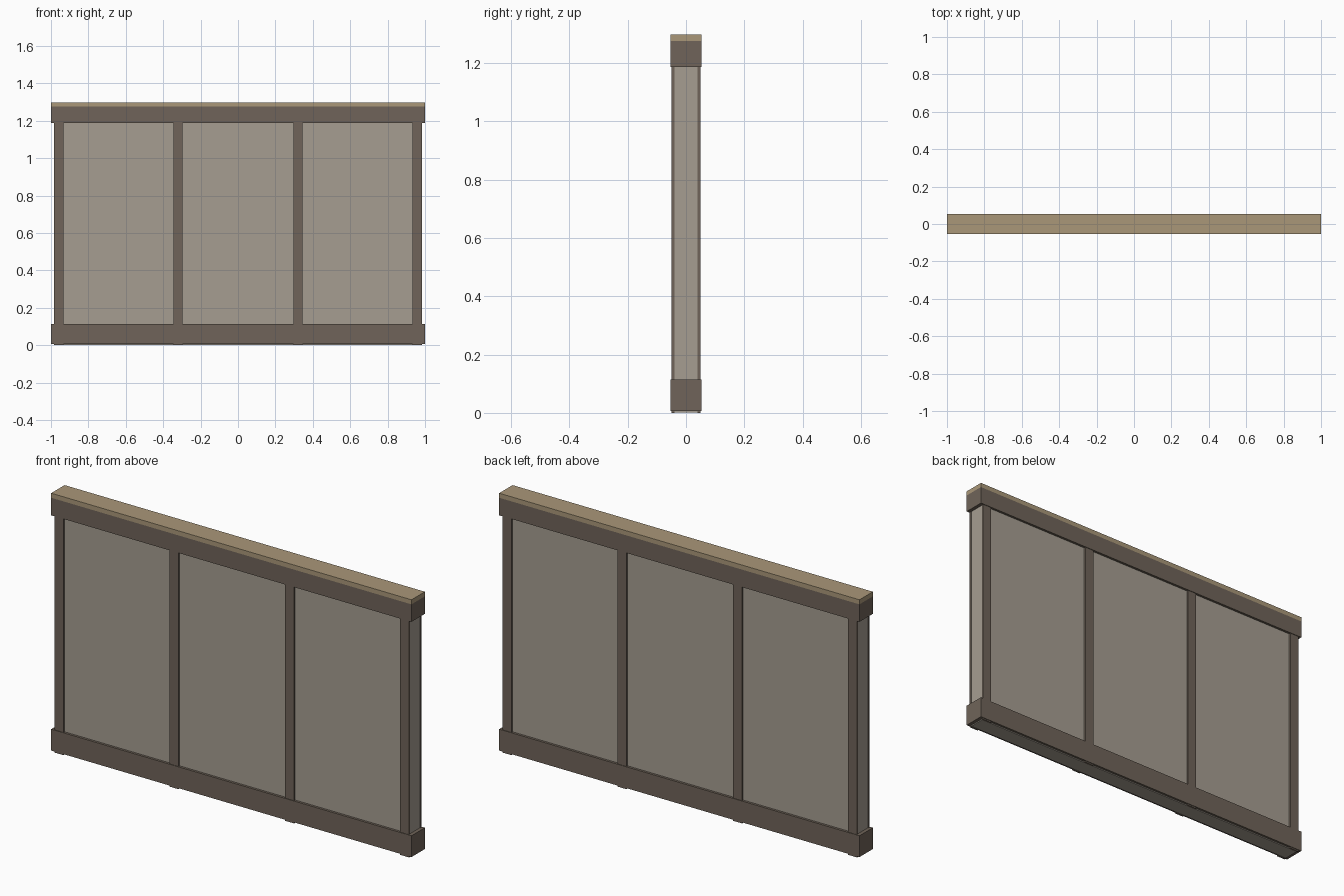
import bpy

if "Cube" in bpy.data.objects:
    bpy.data.objects.remove(bpy.data.objects["Cube"])


def material(name, color):
    m = bpy.data.materials.new(name)
    m.diffuse_color = (*color, 1)
    m.use_nodes = True
    m.node_tree.nodes["Principled BSDF"].inputs["Base Color"].default_value = m.diffuse_color
    return m


FRAME = material("dark_frame", (0.16, 0.127, 0.10))
PANEL = material("pale_panel", (0.38, 0.34, 0.285))
WOOD = material("wood_top", (0.40, 0.31, 0.19))


def box(name, x, y, z, mat):
    """Box from (min, max) ranges on each axis."""
    bpy.ops.mesh.primitive_cube_add(
        size=1, location=[sum(r) / 2 for r in (x, y, z)])
    ob = bpy.context.object
    ob.name = name
    ob.scale = [r[1] - r[0] for r in (x, y, z)]
    bpy.ops.object.transform_apply(location=False, rotation=False, scale=True)
    ob.data.materials.append(mat)
    return ob


# Recessed panel core
box("panel_core", (-0.982, 0.982), (-0.041, 0.041), (0.002, 1.27), PANEL)

# Thin stiles on the front and back faces
for side, s in (("front", -1), ("back", 1)):
    y = sorted((s * 0.04, s * 0.05))
    for i, cx in enumerate((-0.959, -0.321, 0.321, 0.959)):
        box(f"{side}_stile_{i + 1}", (cx - 0.025, cx + 0.025), y,
            (0, 1.27), FRAME)

# Horizontal rails and wooden capping
box("bottom_rail", (-1, 1), (-0.053, 0.053), (0.007, 0.114), FRAME)
box("top_rail", (-1, 1), (-0.053, 0.053), (1.187, 1.275), FRAME)
box("top_cap", (-1, 1), (-0.053, 0.053), (1.275, 1.298), WOOD)
